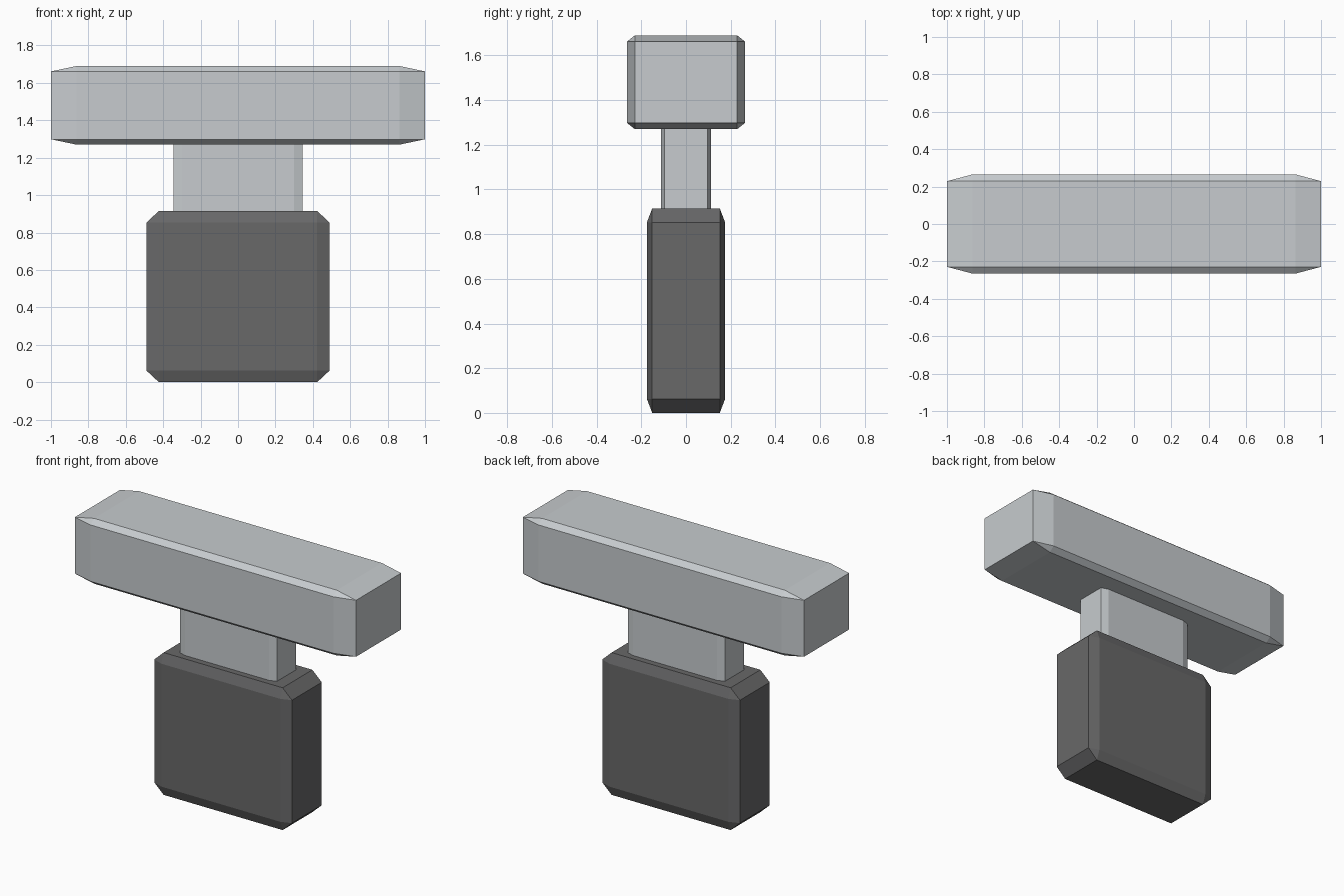
import bpy
import bmesh
from mathutils import Vector

cube = bpy.data.objects.get("Cube")
if cube:
    bpy.data.objects.remove(cube, do_unlink=True)


def make_material(name, color):
    mat = bpy.data.materials.new(name)
    mat.use_nodes = True
    mat.diffuse_color = color
    mat.node_tree.nodes["Principled BSDF"].inputs["Base Color"].default_value = color
    return mat


def chamfered_block(name, width, depth, bottom, top, mat):
    """Unit cube with chamfered edges, stretched to size so chamfers stretch too."""
    bm = bmesh.new()
    bmesh.ops.create_cube(bm, size=1)
    bmesh.ops.bevel(bm, geom=bm.edges[:], offset=0.068, offset_type='OFFSET',
                    segments=1, profile=0.5, affect='EDGES')
    bmesh.ops.scale(bm, vec=Vector((width, depth, top - bottom)), verts=bm.verts)
    bmesh.ops.translate(bm, vec=Vector((0, 0, (top + bottom) / 2)), verts=bm.verts)
    mesh = bpy.data.meshes.new(name)
    bm.to_mesh(mesh)
    bm.free()
    mesh.materials.append(mat)
    obj = bpy.data.objects.new(name, mesh)
    bpy.context.collection.objects.link(obj)
    return obj


light_metal = make_material("light grey metal", (0.57, 0.60, 0.62, 1))
dark_grip = make_material("dark grey grip", (0.138, 0.138, 0.14, 1))

# Dark grip at the bottom, narrow neck, wide crossbar on top
chamfered_block("grip", 0.98, 0.35, 0, 0.915, dark_grip)
chamfered_block("neck", 0.69, 0.225, 0.85, 1.34, light_metal)
chamfered_block("crossbar", 2.0, 0.53, 1.27, 1.69, light_metal)
